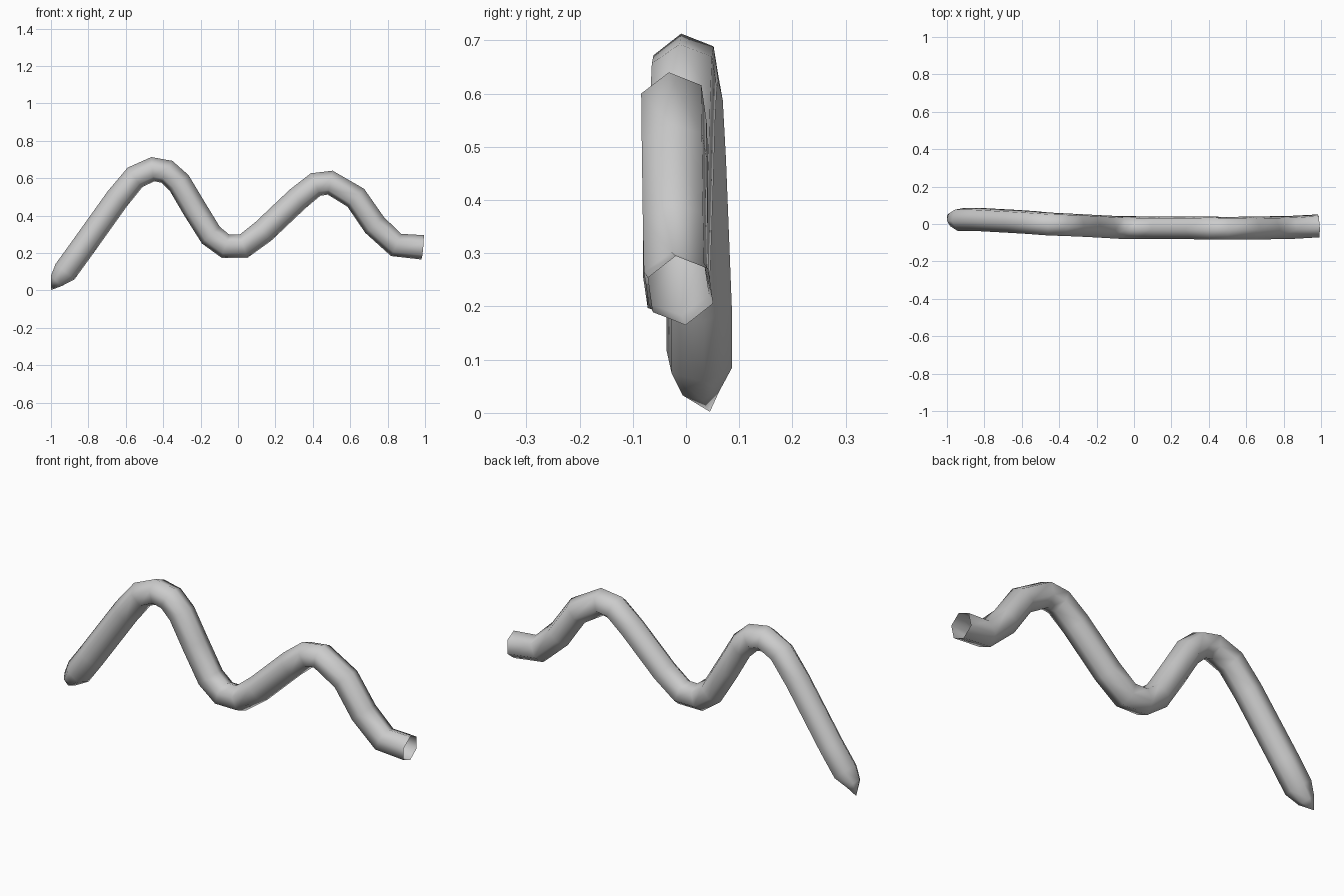
import bpy, bmesh, math
from mathutils import Vector

cube = bpy.data.objects.get("Cube")
if cube:
    bpy.data.objects.remove(cube, do_unlink=True)

SIDES, RADIUS, ROLL = 6, 0.066, math.radians(98)

# Centre line of the tube, from the open end to the closed tip
PATH = [Vector(p) for p in (
    (0.987, -0.01, 0.23), (0.845, -0.018, 0.243), (0.73, -0.02, 0.35),
    (0.63, -0.022, 0.495), (0.493, -0.023, 0.576), (0.415, -0.022, 0.566),
    (0.32, -0.02, 0.49), (0.135, -0.02, 0.315), (0.03, -0.02, 0.236),
    (-0.067, -0.019, 0.236), (-0.145, -0.015, 0.295), (-0.235, -0.01, 0.44),
    (-0.315, -0.006, 0.575), (-0.38, -0.003, 0.634), (-0.455, 0, 0.648),
    (-0.55, 0.008, 0.605), (-0.645, 0.014, 0.49), (-0.845, 0.025, 0.21),
    (-0.925, 0.025, 0.1), (-0.972, 0.025, 0.05))]
TIP = Vector((-1, 0.045, 0.002))

grey = bpy.data.materials.new("plain grey")
grey.use_nodes = True
colour = (0.6, 0.6, 0.6, 1)
grey.diffuse_color = colour
grey.node_tree.nodes["Principled BSDF"].inputs["Base Color"].default_value = colour


def ring(bm, i):
    """Hexagonal section square to the centre line at point i."""
    back = PATH[max(i - 1, 0)]
    ahead = PATH[min(i + 1, len(PATH) - 1)]
    into = (PATH[i] - back).normalized()
    out = (ahead - PATH[i]).normalized()
    tangent = -(into + out).normalized()
    up = tangent.cross(Vector((0, 1, 0))).normalized()
    side = up.cross(tangent)
    r = 0.04 if i == len(PATH) - 1 else RADIUS
    verts = []
    for k in range(SIDES):
        a = ROLL + k * math.tau / SIDES
        verts.append(bm.verts.new(PATH[i] + r * (math.cos(a) * side + math.sin(a) * up)))
    return verts


# Tube wall, left open at one end
bm = bmesh.new()
rings = [ring(bm, i) for i in range(len(PATH))]
for a, b in zip(rings, rings[1:]):
    for k in range(SIDES):
        n = (k + 1) % SIDES
        bm.faces.new((a[k], a[n], b[n], b[k]))

# Pointed closed end
tip = bm.verts.new(TIP)
for k in range(SIDES):
    bm.faces.new((rings[-1][k], rings[-1][(k + 1) % SIDES], tip))
bmesh.ops.recalc_face_normals(bm, faces=bm.faces)
for f in bm.faces:
    f.smooth = True

mesh = bpy.data.meshes.new("wavy_tube")
bm.to_mesh(mesh)
bm.free()
mesh.materials.append(grey)
tube = bpy.data.objects.new("wavy_tube", mesh)
bpy.context.collection.objects.link(tube)
